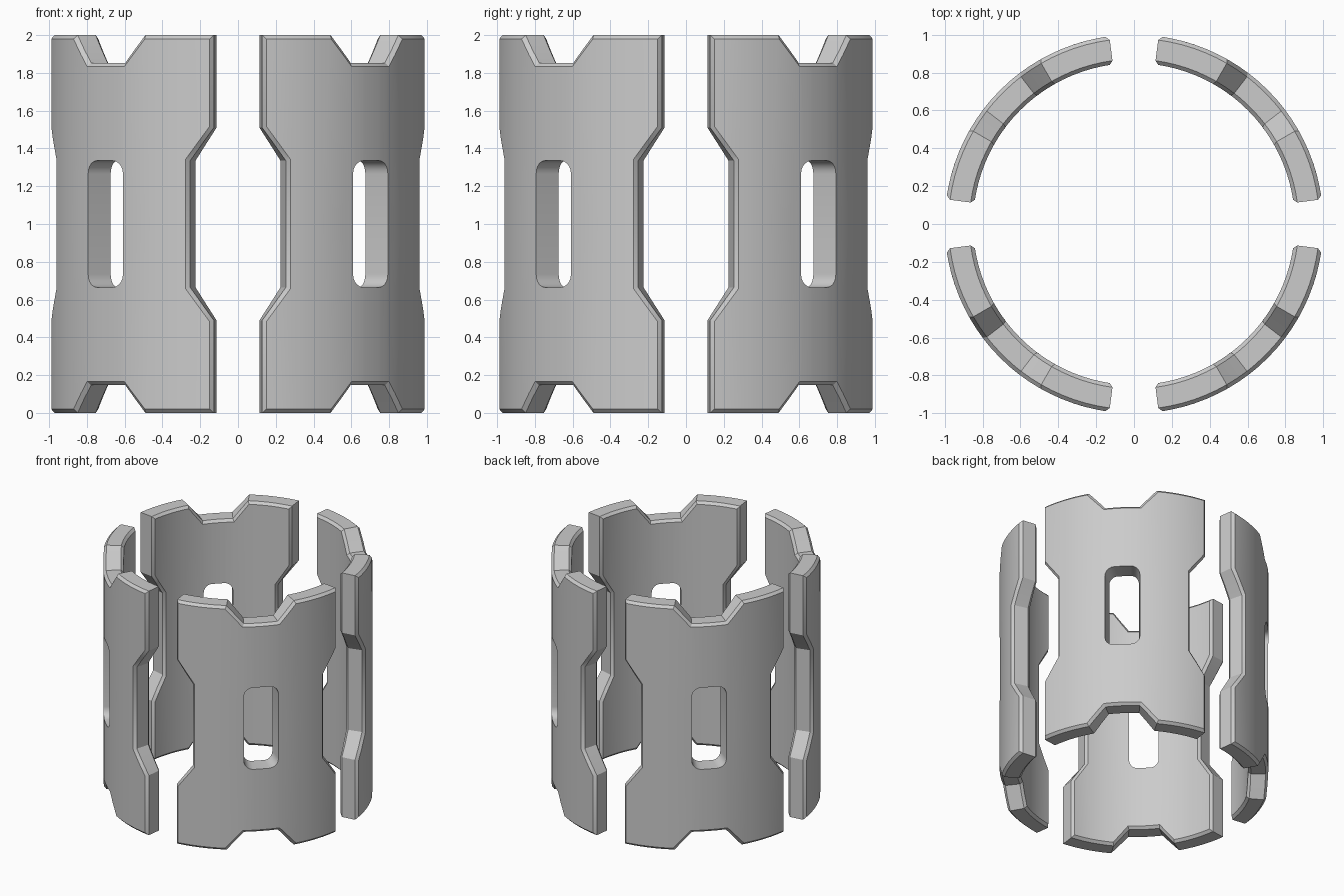
import bpy, bmesh
from math import radians, sin, cos, pi
from mathutils import Matrix, Vector

cube = bpy.data.objects.get("Cube")
if cube:
    bpy.data.objects.remove(cube, do_unlink=True)

R_OUT, R_IN, CHAMFER = 1.0, 0.85, 0.02
STEP = radians(3.75)

grey = bpy.data.materials.new("plain grey")
grey.use_nodes = True
colour = (0.6, 0.6, 0.6, 1)
grey.diffuse_color = colour
grey.node_tree.nodes["Principled BSDF"].inputs["Base Color"].default_value = colour

# Quarter of the unrolled plate: x is angle, z is height above its middle
slot_half, slot_top, fillet = 7.5, 0.335, 0.07
outline = [(radians(a), z) for a, z in [
    (slot_half, 0), (30, 0), (30, 0.335), (37.5, 0.51), (37.5, 1),
    (15, 1), (slot_half, 0.853), (0, 0.853), (0, slot_top)]]
slot_corner = [(radians(slot_half) - fillet + fillet * sin(t * pi / 10),
                slot_top - fillet + fillet * cos(t * pi / 10)) for t in range(6)]
outline += slot_corner

bm = bmesh.new()
face = bm.faces.new([bm.verts.new((u, R_OUT, z)) for u, z in outline])
ext = bmesh.ops.extrude_face_region(bm, geom=[face], use_keep_orig=True)
for g in ext["geom"]:
    if isinstance(g, bmesh.types.BMVert):
        g.co.y = R_IN
bmesh.ops.recalc_face_normals(bm, faces=bm.faces)


# Chamfer the outer rim only, not the slot or the mirror seams
def on_rim(edge):
    a, b = (v.co for v in edge.verts)
    mid = (a + b) / 2
    in_slot = mid.x < radians(slot_half) + 1e-4 and mid.z < slot_top + 1e-4
    seam = max(a.x, b.x) < 1e-4 or max(a.z, b.z) < 1e-4
    return abs(a.y - b.y) < 1e-4 and not in_slot and not seam


bmesh.ops.bevel(bm, geom=[e for e in bm.edges if on_rim(e)], offset=CHAMFER,
                offset_type='OFFSET', segments=1, affect='EDGES', profile=0.5)
seams = [f for f in bm.faces
         if all(abs(v.co.x) < 1e-4 for v in f.verts) or all(abs(v.co.z) < 1e-4 for v in f.verts)]
bmesh.ops.delete(bm, geom=seams, context='FACES')

# Column cuts so that the plate can bend
cuts = [i * STEP for i in range(1, 10)] + [u for u, z in slot_corner[:-1]]
for u in cuts:
    bmesh.ops.bisect_plane(bm, geom=bm.verts[:] + bm.edges[:] + bm.faces[:], dist=1e-4,
                           plane_co=(u, 0, 0), plane_no=(1, 0, 0))

# Mirror sideways and vertically
for axis in (Vector((-1, 1, 1)), Vector((1, 1, -1))):
    copy = bmesh.ops.duplicate(bm, geom=bm.verts[:] + bm.edges[:] + bm.faces[:])["geom"]
    bmesh.ops.transform(bm, matrix=Matrix.Diagonal(axis).to_4x4(),
                        verts=[g for g in copy if isinstance(g, bmesh.types.BMVert)])
    bmesh.ops.reverse_faces(bm, faces=[g for g in copy if isinstance(g, bmesh.types.BMFace)])
    bmesh.ops.remove_doubles(bm, verts=bm.verts, dist=1e-4)

# Roll the plate around the z axis
for v in bm.verts:
    u, r, z = v.co
    v.co = (r * cos(u), r * sin(u), z + 1)
bmesh.ops.recalc_face_normals(bm, faces=bm.faces)
mesh = bpy.data.meshes.new("curved_plate")
bm.to_mesh(mesh)
bm.free()
mesh.materials.append(grey)

# Four plates around the ring
plates = []
for i, name in enumerate(["back_left_plate", "back_right_plate",
                          "front_right_plate", "front_left_plate"]):
    plate = bpy.data.objects.new(name, mesh)
    plate.rotation_euler.z = radians(45 + 90 * i)
    bpy.context.collection.objects.link(plate)
    plates.append(plate)

bpy.ops.object.select_all(action='DESELECT')
plates[0].select_set(True)
bpy.context.view_layer.objects.active = plates[0]
bpy.ops.object.shade_smooth_by_angle(angle=radians(30))
